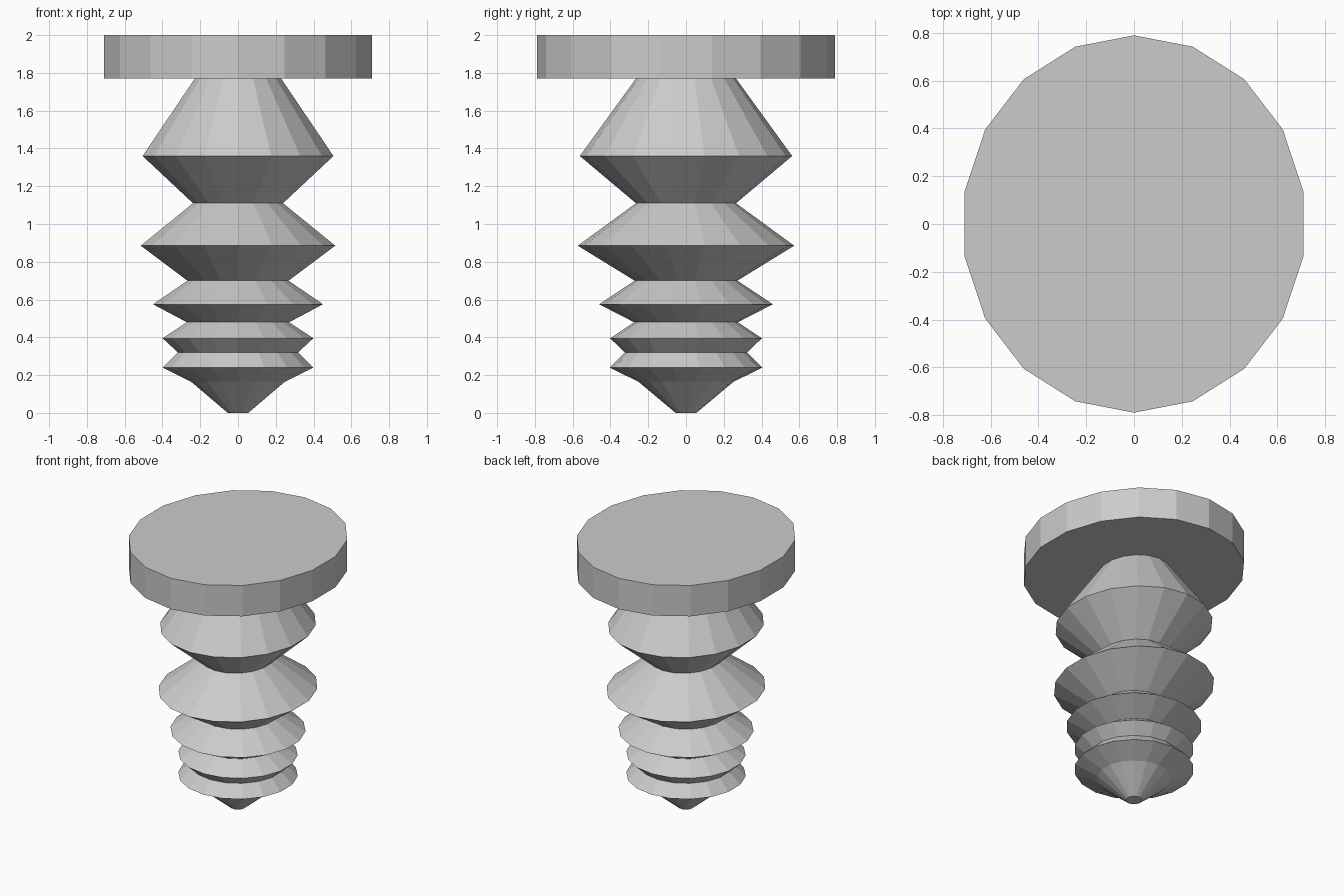
import bpy, bmesh
from math import sin, cos, radians

if "Cube" in bpy.data.objects:
    bpy.data.objects.remove(bpy.data.objects["Cube"])

SIDES = 18


def lathe(name, profile, cap_bottom=False, cap_top=False):
    """Join elliptical rings (x radius, y radius, height), listed bottom to top."""
    bm = bmesh.new()
    rings = []
    for rx, ry, z in profile:
        angles = [radians(90 + 360 * i / SIDES) for i in range(SIDES)]
        rings.append([bm.verts.new((rx * cos(a), ry * sin(a), z)) for a in angles])
    for low, high in zip(rings, rings[1:]):
        for i in range(SIDES):
            j = (i + 1) % SIDES
            bm.faces.new((low[i], low[j], high[j], high[i]))
    if cap_bottom:
        bm.faces.new(rings[0][::-1])
    if cap_top:
        bm.faces.new(rings[-1])
    mesh = bpy.data.meshes.new(name)
    bm.to_mesh(mesh)
    bm.free()
    obj = bpy.data.objects.new(name, mesh)
    bpy.context.collection.objects.link(obj)
    return obj


NECK = (0.232, 0.265, 1.77)

# ridged shaft, from blunt tip up to the neck
lathe("ridged_shaft", [
    (0.055, 0.055, 0.0),
    (0.252, 0.252, 0.165),
    (0.405, 0.405, 0.24),
    (0.323, 0.323, 0.32),
    (0.405, 0.402, 0.395),
    (0.275, 0.275, 0.48),
    (0.457, 0.46, 0.575),
    (0.272, 0.272, 0.70),
    (0.523, 0.573, 0.885),
    (0.242, 0.265, 1.11),
    (0.513, 0.562, 1.36),
    NECK,
], cap_bottom=True)

# flat oval head, its underside meeting the neck
lathe("flat_head", [
    NECK,
    (0.72, 0.79, 1.77),
    (0.72, 0.79, 2.0),
], cap_top=True)
